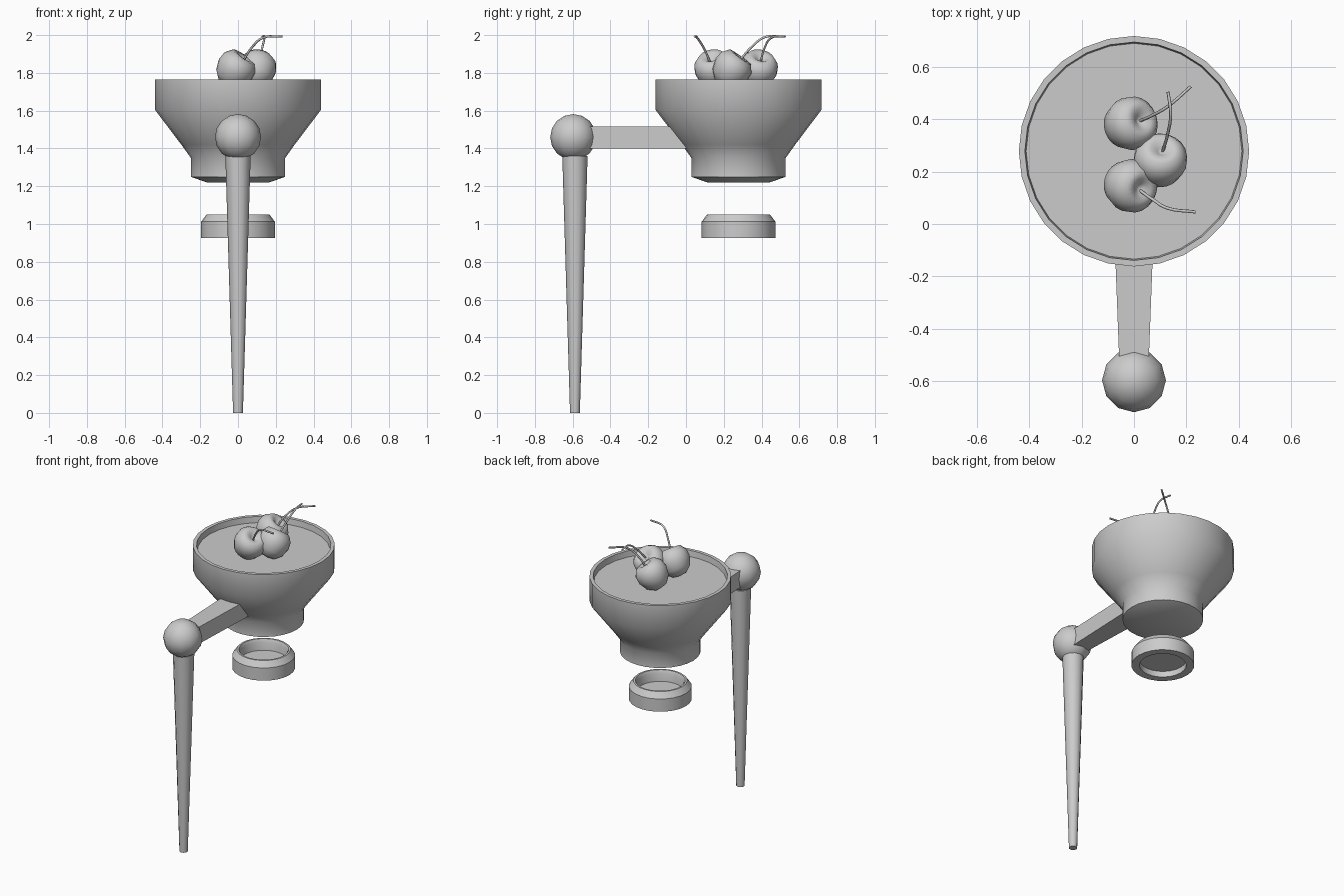
import bpy, bmesh, math
from mathutils import Vector, Matrix

if "Cube" in bpy.data.objects:
    bpy.data.objects.remove(bpy.data.objects["Cube"])

CX, CY = 0.0, 0.278  # bowl axis


def finish(name, bm, loc=(0, 0, 0), angle=35):
    bmesh.ops.remove_doubles(bm, verts=bm.verts, dist=1e-5)
    bmesh.ops.recalc_face_normals(bm, faces=bm.faces)
    me = bpy.data.meshes.new(name)
    bm.to_mesh(me)
    bm.free()
    ob = bpy.data.objects.new(name, me)
    bpy.context.collection.objects.link(ob)
    ob.location = loc
    bpy.ops.object.select_all(action='DESELECT')
    ob.select_set(True)
    bpy.context.view_layer.objects.active = ob
    if angle:
        bpy.ops.object.shade_smooth_by_angle(angle=math.radians(angle))
    return ob


def lathe(name, profile, sides, loc, angle=35, closed=False):
    bm = bmesh.new()
    pts = profile + profile[:1] if closed else profile
    vs = [bm.verts.new((r, 0, z)) for r, z in pts]
    es = [bm.edges.new(p) for p in zip(vs, vs[1:])]
    bmesh.ops.spin(bm, geom=vs + es, cent=(0, 0, 0), axis=(0, 0, 1),
                   angle=math.tau, steps=sides, use_duplicate=False)
    return finish(name, bm, loc, angle)


# Funnel bowl: closed underside, outer wall, rim and filled surface
lathe("bowl", [(0, 1.22), (0.165, 1.22), (0.25, 1.25), (0.25, 1.35),
               (0.30, 1.42), (0.44, 1.605), (0.44, 1.765),
               (0.417, 1.765), (0.412, 1.725), (0, 1.725)],
      28, (CX, CY, 0), 40)

# Floating collar ring below the bowl, with its inner disc
lathe("collar_ring", [(0.145, 0.925), (0.195, 0.925), (0.195, 1.012),
                      (0.167, 1.05), (0.155, 1.05), (0.145, 1.03)],
      24, (CX, CY, 0), closed=True)
lathe("collar_disc", [(0, 0.965), (0.147, 0.965), (0.147, 0.975), (0, 0.975)],
      24, (CX, CY, 0))

# Tapered leg and ball joint
lathe("leg", [(0, 0), (0.026, 0), (0.067, 1.36), (0, 1.36)], 12, (0, -0.588, 0))
bm = bmesh.new()
bmesh.ops.create_uvsphere(bm, u_segments=12, v_segments=8, radius=0.122)
finish("ball_joint", bm, (0, -0.597, 1.46), 60)

# Square arm widening toward the bowl
bm = bmesh.new()
bmesh.ops.create_cube(bm, size=1)
for v in bm.verts:
    far = v.co.y > 0
    half = 0.077 if far else 0.055
    v.co = Vector((half * (1 if v.co.x > 0 else -1), 0.02 if far else -0.56,
                   1.515 if v.co.z > 0 else 1.40))
finish("arm", bm, angle=0)

# Cherries: dimpled lathe, tilted toward the stem, with a curved stem
CHERRY = [(0, -0.097), (0.045, -0.09), (0.083, -0.055), (0.102, 0.0),
          (0.098, 0.045), (0.07, 0.082), (0.04, 0.083), (0.016, 0.064), (0, 0.055)]


def cherry(tag, loc, lean, path):
    ob = lathe("cherry_" + tag, CHERRY, 20, (0, 0, 0), 180)
    axis = Vector((-lean[1], lean[0], 0))
    ob.data.transform(Matrix.Rotation(math.radians(36), 4, axis))
    ob.location = loc
    cu = bpy.data.curves.new("cherry_stem_" + tag, 'CURVE')
    cu.dimensions = '3D'
    cu.bevel_depth = 0.006
    cu.bevel_resolution = 1
    cu.resolution_u = 5
    cu.use_fill_caps = True
    sp = cu.splines.new('BEZIER')
    sp.bezier_points.add(len(path) - 1)
    for p, co in zip(sp.bezier_points, path):
        p.co = co
        p.handle_left_type = p.handle_right_type = 'AUTO'
    bpy.context.collection.objects.link(bpy.data.objects.new(cu.name, cu))


cherry("back", (-0.016, 0.382, 1.817), (1, 0.35),
       [(0.02, 0.393, 1.85), (0.07, 0.415, 1.93), (0.13, 0.45, 1.985), (0.217, 0.525, 1.993)])
cherry("right", (0.1, 0.24, 1.817), (0.15, 1),
       [(0.108, 0.272, 1.85), (0.13, 0.35, 1.94), (0.14, 0.42, 1.99), (0.13, 0.505, 1.993)])
cherry("front", (-0.016, 0.148, 1.817), (1, -0.3),
       [(0.02, 0.13, 1.85), (0.07, 0.095, 1.93), (0.13, 0.06, 1.985), (0.235, 0.046, 1.993)])
